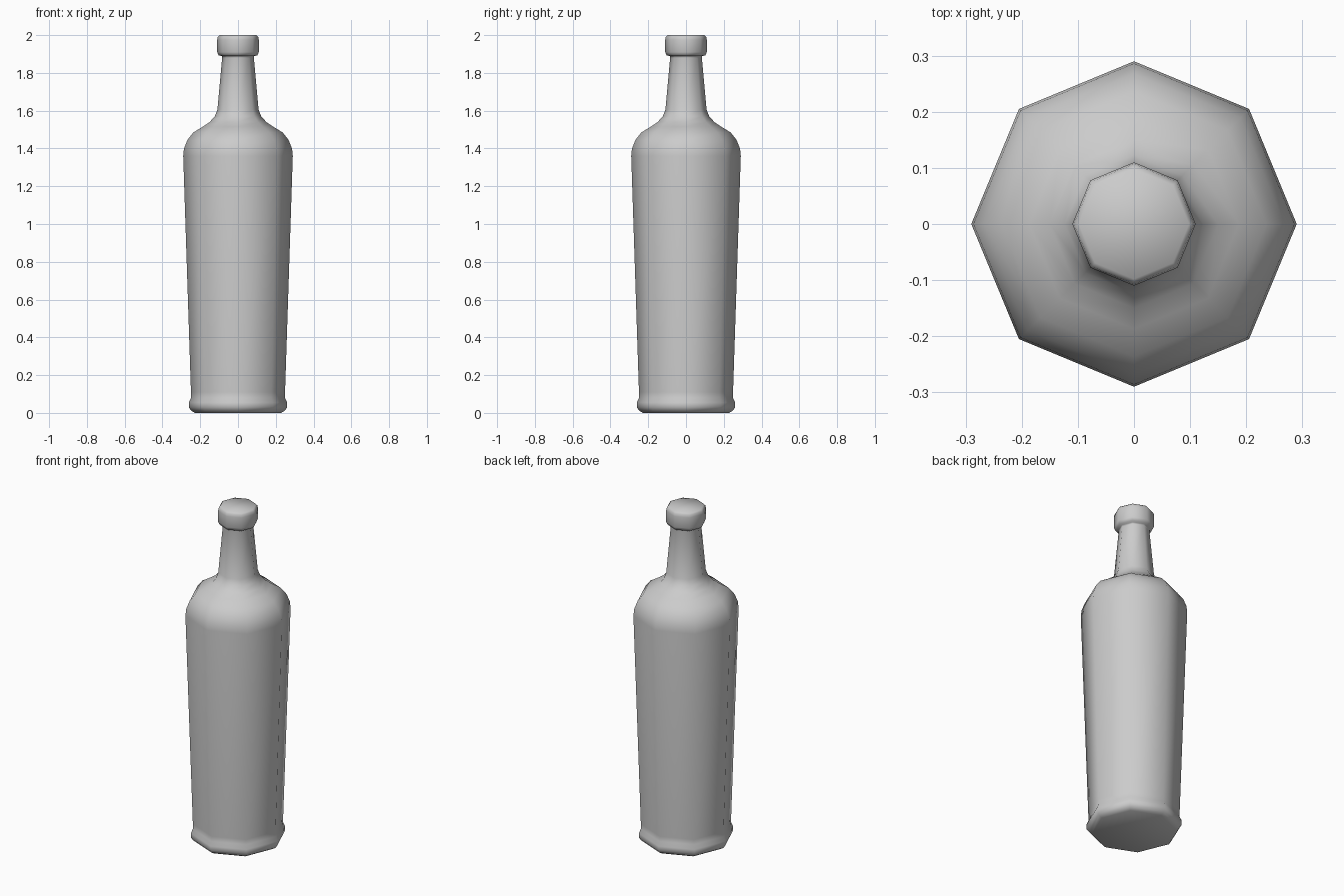
import bpy, bmesh, math

if "Cube" in bpy.data.objects:
    bpy.data.objects.remove(bpy.data.objects["Cube"])

SIDES = 8


def lathe(name, profile):
    """Eight-sided turned solid from (radius, height) points, capped at both ends."""
    bm = bmesh.new()
    rings = []
    for r, z in profile:
        rings.append([bm.verts.new((r * math.cos(math.tau * i / SIDES),
                                    r * math.sin(math.tau * i / SIDES), z))
                      for i in range(SIDES)])
    for low, high in zip(rings, rings[1:]):
        for i in range(SIDES):
            j = (i + 1) % SIDES
            bm.faces.new((low[i], low[j], high[j], high[i]))
    bm.faces.new(rings[0][::-1])
    bm.faces.new(rings[-1])
    mesh = bpy.data.meshes.new(name)
    bm.to_mesh(mesh)
    bm.free()
    obj = bpy.data.objects.new(name, mesh)
    bpy.context.collection.objects.link(obj)
    for poly in mesh.polygons:
        poly.use_smooth = True
    return obj


bottle_profile = [
    # foot
    (0.228, 0.0), (0.248, 0.012), (0.26, 0.03), (0.26, 0.055), (0.249, 0.08),
    # tapered body
    (0.249, 0.11), (0.29, 1.36),
    # rounded shoulder
    (0.286, 1.40), (0.268, 1.445), (0.236, 1.485), (0.187, 1.515),
    (0.15, 1.54), (0.123, 1.57), (0.109, 1.605),
    # neck
    (0.084, 1.88), (0.086, 1.89),
    # lip
    (0.102, 1.892), (0.11, 1.91), (0.11, 1.975), (0.107, 1.99), (0.098, 2.0),
]
lathe("bottle", bottle_profile)
